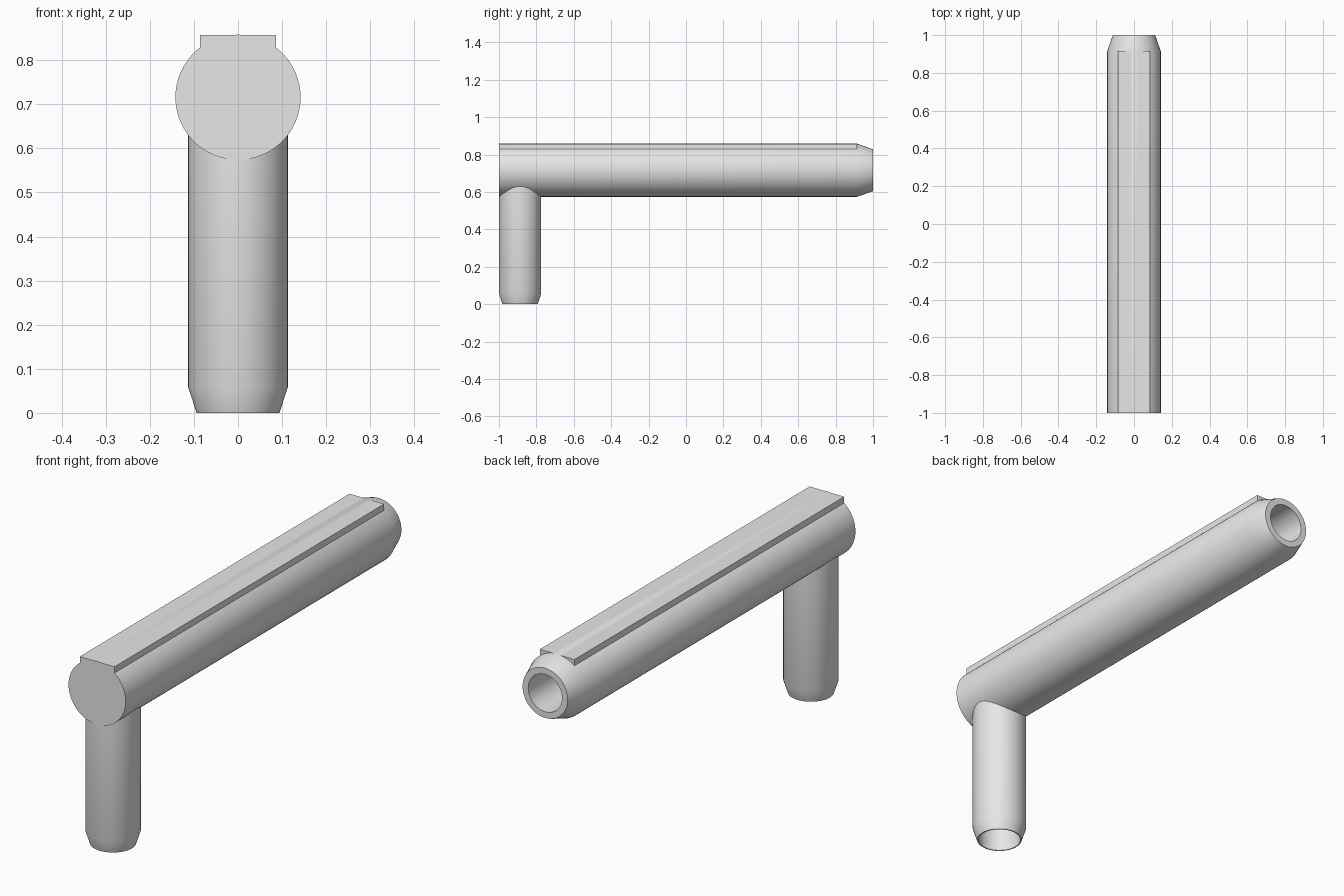
import bpy
import bmesh
from math import radians, tau
from mathutils import Matrix, Vector

cube = bpy.data.objects.get("Cube")
if cube:
    bpy.data.objects.remove(cube, do_unlink=True)

grey = bpy.data.materials.new("plain grey")
grey.use_nodes = True
grey.diffuse_color = (0.8, 0.8, 0.8, 1)
grey.node_tree.nodes["Principled BSDF"].inputs["Base Color"].default_value = grey.diffuse_color


def add_part(name, bm, matrix):
    """Turn a bmesh into a finished object with sharp edges kept."""
    bmesh.ops.transform(bm, matrix=matrix, verts=bm.verts)
    bmesh.ops.recalc_face_normals(bm, faces=bm.faces)
    mesh = bpy.data.meshes.new(name)
    bm.to_mesh(mesh)
    bm.free()
    mesh.materials.append(grey)
    obj = bpy.data.objects.new(name, mesh)
    bpy.context.collection.objects.link(obj)
    bpy.ops.object.select_all(action="DESELECT")
    obj.select_set(True)
    bpy.context.view_layer.objects.active = obj
    bpy.ops.object.shade_smooth_by_angle(angle=radians(30))


def lathe(name, profile, matrix, segments=64):
    """Revolve a (radius, height) profile around the local z axis."""
    bm = bmesh.new()
    verts = [bm.verts.new((r, 0, h)) for r, h in profile]
    edges = [bm.edges.new(pair) for pair in zip(verts, verts[1:])]
    bmesh.ops.spin(bm, geom=verts + edges, cent=(0, 0, 0), axis=(0, 0, 1),
                   angle=tau, steps=segments, use_merge=False)
    bmesh.ops.remove_doubles(bm, verts=bm.verts, dist=1e-5)
    add_part(name, bm, matrix)


# Long tube along y: closed front, tapered back end with a bore
AXIS_Z = 0.716
lathe("barrel",
      [(0, -1), (0.142, -1), (0.142, 0.915), (0.112, 1),
       (0.084, 1), (0.084, -0.75), (0, -0.75)],
      Matrix.Translation((0, 0, AXIS_Z)) @ Matrix.Rotation(radians(-90), 4, "X"))

# Upright tube: tapered, thin-rimmed open foot, top sunk into the barrel wall
lathe("handle",
      [(0, 0.632), (0.113, 0.632), (0.113, 0.058), (0.094, 0),
       (0.089, 0), (0.089, 0.55), (0, 0.55)],
      Matrix.Translation((0, -0.887, 0)))

# Flat rail along the top of the barrel
low, high = Vector((-0.086, -1, 0.824)), Vector((0.086, 0.915, 0.857))
rail = bmesh.new()
bmesh.ops.create_cube(rail, size=1)
add_part("top_rail", rail,
         Matrix.Translation((low + high) / 2) @ Matrix.Diagonal((*(high - low), 1)))
